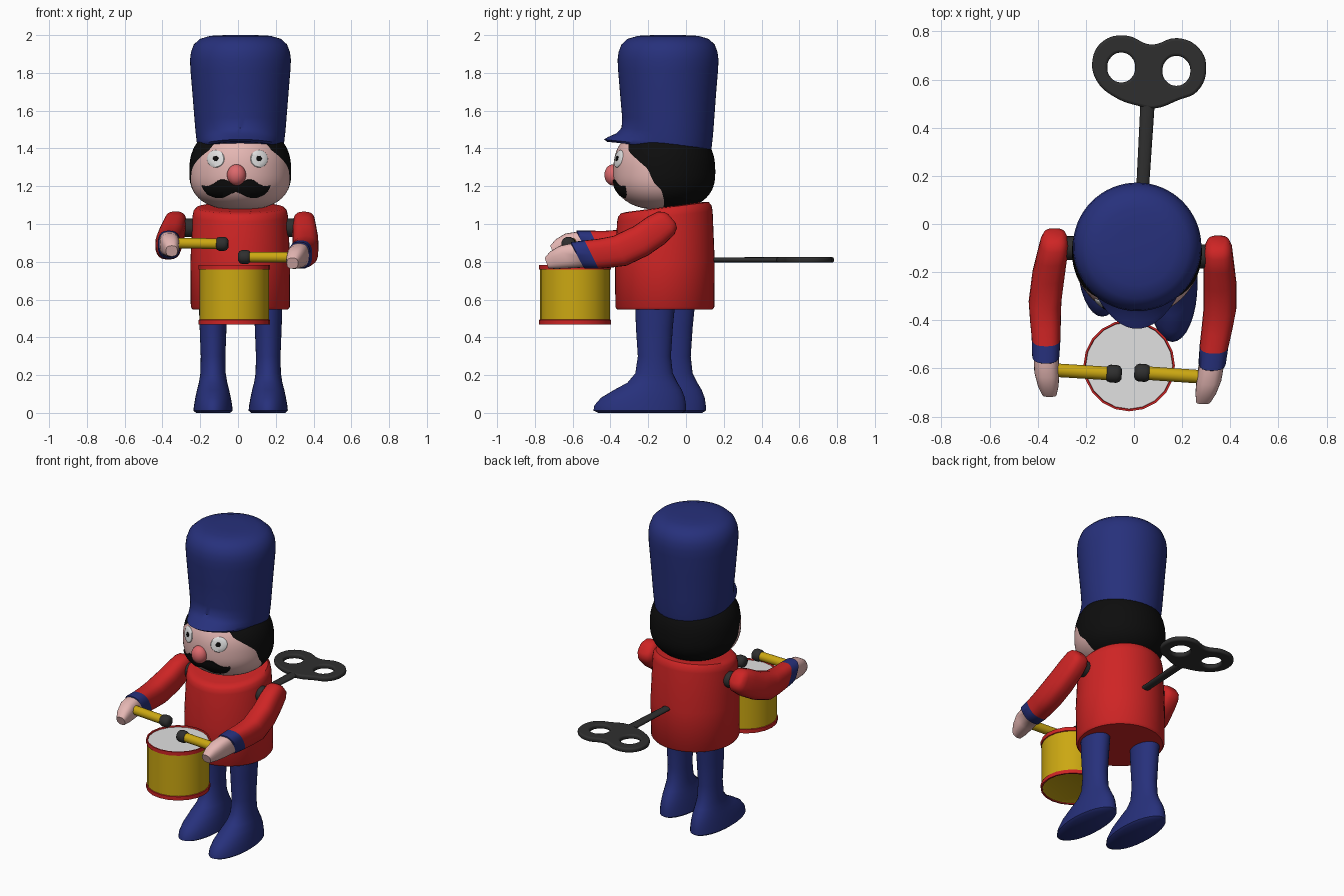
import bpy, bmesh, math
from mathutils import Vector

if "Cube" in bpy.data.objects:
    bpy.data.objects.remove(bpy.data.objects["Cube"])

COLOURS = {
    "blue": (0.02, 0.03, 0.2), "red": (0.62, 0.018, 0.018), "yellow": (0.6, 0.39, 0.006),
    "skin": (0.78, 0.47, 0.45), "nose_pink": (0.72, 0.14, 0.15), "black": (0.004, 0.004, 0.004),
    "dark_grey": (0.028, 0.028, 0.028), "white": (0.75, 0.75, 0.75)}
MATS = {}
for n, c in COLOURS.items():
    MATS[n] = bpy.data.materials.new(n)
    MATS[n].diffuse_color = (*c, 1)


def finish(ob, angle=40):
    bpy.ops.object.select_all(action='DESELECT')
    ob.select_set(True)
    bpy.context.view_layer.objects.active = ob
    bpy.ops.object.shade_smooth_by_angle(angle=math.radians(angle))
    return ob


def loft(name, rings, colours, angle=40, closed=True, caps=True):
    """Skin a list of rings; colours is one name or a function (band, column) -> name."""
    rule = colours if callable(colours) else (lambda b, c: colours)
    me = bpy.data.meshes.new(name)
    bm = bmesh.new()
    slots = []

    def face(vs, col):
        if col not in slots:
            slots.append(col)
            me.materials.append(MATS[col])
        bm.faces.new(vs).material_index = slots.index(col)

    vr = [[bm.verts.new(p) for p in r] for r in rings]
    n = len(rings[0])
    for b in range(len(rings) - 1):
        for c in range(n if closed else n - 1):
            d = (c + 1) % n
            face((vr[b][c], vr[b][d], vr[b + 1][d], vr[b + 1][c]), rule(b, c))
    if caps:
        face(vr[0][::-1], rule(0, 0))
        face(vr[-1], rule(len(rings) - 2, 0))
    bmesh.ops.recalc_face_normals(bm, faces=bm.faces)
    bm.to_mesh(me)
    bm.free()
    ob = bpy.data.objects.new(name, me)
    bpy.context.collection.objects.link(ob)
    return finish(ob, angle)


def circle(cx, cy, z, rx, ry=None, n=48):
    ry = ry or rx
    return [Vector((cx + rx * math.cos(2 * math.pi * i / n),
                    cy + ry * math.sin(2 * math.pi * i / n), z)) for i in range(n)]


def tube(name, p0, p1, stops, colour, n=20):
    """Round bar from p0 to p1; stops are (fraction, radius)."""
    p0, p1 = Vector(p0), Vector(p1)
    q = (p1 - p0).to_track_quat('Z', 'Y')
    return loft(name, [[p0.lerp(p1, t) + q @ v for v in circle(0, 0, 0, r, n=n)]
                       for t, r in stops], colour)


def interp(table, x):
    for (a, u), (b, v) in zip(table, table[1:]):
        if x <= b:
            return u + (v - u) * max(0, (x - a) / (b - a))
    return table[-1][1]


# Tunic: barrel with a collar that rises towards the back
TX, TY = 0.012, -0.112
tunic = []
for r, z in [(.252, .547), (.262, .56), (.264, .8), (.253, 1.04), (.247, 1.07), (.232, 1.086), (.2, 1.09)]:
    ring = circle(TX, TY, z, r)
    for v in ring:
        v.z += 0.13 * (v.y - TY) * max(0, (z - 0.75) / 0.34)
    tunic.append(ring)
loft("tunic", tunic, "red")

# Head: rounded form, columns split at the hairline
HX, HY, HZ = 0.012, -0.115, 1.275


def head_r(z):
    d = abs(z - HZ) / (0.24 if z > HZ else 0.2)
    return 0.27 * max(0.0, 1 - d ** 2.5) ** 0.4


HAIR = [(1.08, -.12), (1.12, -.115), (1.18, -.13), (1.22, -.17), (1.25, -.185), (1.29, -.2),
        (1.32, -.235), (1.37, -.29), (1.39, -.305), (1.5, -.305)]
head = []
for i in range(33):
    z = HZ - 0.04 + 0.23 * math.sin(math.pi * (i / 32 - 0.5)) * 0.685
    z = 1.077 + (1.48 - 1.077) * (1 - math.cos(math.pi * i / 32)) / 2
    r = head_r(z)
    edge = math.acos(max(-0.9, min(0.9, (HY - interp(HAIR, z)) / r)))
    angles = [-edge + 2 * edge * k / 32 for k in range(32)]
    angles += [edge + (2 * math.pi - 2 * edge) * k / 32 for k in range(32)]
    head.append([Vector((HX + r * math.sin(a), HY - r * math.cos(a), z)) for a in angles])
loft("head_and_hair", head, lambda b, c: "skin" if c < 32 else "black", 60)


def on_face(x, z, lift):
    r = head_r(z) + lift
    return Vector((x, HY - math.sqrt(max(0, r * r - (x - HX) ** 2)), z))


# Eyes and pupils as thin plates that follow the face
def face_disc(name, x, z, r, lift, colour):
    rings = [[on_face(x + r * s * math.cos(a), z + r * s * math.sin(a), h)
              for a in [2 * math.pi * k / 24 for k in range(24)]]
             for s, h in [(.05, lift), (.5, lift), (.92, lift), (1, lift - .003), (1, -.004)]]
    loft(name, rings, colour)


for side, ex in (("left", -0.118), ("right", 0.112)):
    face_disc(side + "_eye", ex, 1.345, 0.046, 0.005, "white")
    face_disc(side + "_pupil", ex, 1.347, 0.014, 0.008, "black")

# Moustache: curved strip that follows the face
TOP = [(0, 1.205), (.03, 1.222), (.06, 1.236), (.09, 1.235), (.125, 1.21), (.15, 1.2), (.182, 1.205)]
LOW = [(0, 1.17), (.03, 1.158), (.07, 1.138), (.11, 1.137), (.15, 1.153), (.172, 1.178), (.182, 1.2)]
strip = []
for k in range(-24, 25):
    x = 0.182 * k / 24
    t, l = interp(TOP, abs(x)), interp(LOW, abs(x))
    strip.append([on_face(x - .01, l + (t - l) * s, h) for s, h in
                  [(0, -.004), (.02, .005), (.35, .008), (.65, .008), (.98, .005), (1, -.004)]])
loft("moustache", strip, "black", closed=False, caps=False)

# Nose
nose = []
for i in range(1, 16):
    a = math.pi * i / 16
    nose.append(circle(-0.008, -0.386, 1.26 - 0.056 * math.cos(a), 0.05 * math.sin(a), 0.046 * math.sin(a), 24))
loft("nose", nose, "nose_pink", 60)

# Tall hat: tilted lower edge with a peak flaring out at the front
hat = []
for r, z, flare in [(.222, 1.4, .1), (.228, 1.412, .112), (.231, 1.43, .085), (.234, 1.455, .04),
                    (.238, 1.49, .008), (.243, 1.55, 0), (.255, 1.7, 0), (.265, 1.82, 0), (.267, 1.87, 0),
                    (.262, 1.91, 0), (.247, 1.95, 0), (.215, 1.98, 0), (.16, 1.996, 0), (.08, 2.0, 0)]:
    ring = circle(0.013, -0.095, z, r, n=64)
    for v in ring:
        front = max(0, (-0.095 - v.y) / r)
        v.y -= flare * front ** 2
        v.z -= 0.11 * (v.y + 0.095) * max(0, 1 - (z - 1.4) / 0.3)
    hat.append(ring)
loft("hat", hat, "blue")

# Legs with boots, the right one a step ahead
LEG = [(-.465, -.02, 0, .09), (-.49, 0, .012, .104), (-.485, 0, .04, .101), (-.45, -.006, .08, .094),
       (-.38, -.022, .122, .085), (-.31, -.045, .16, .075), (-.268, -.07, .21, .067),
       (-.255, -.08, .3, .065), (-.265, -.07, .45, .071), (-.27, -.055, .6, .076)]
for side, lx, dy in (("left", -0.132, 0.105), ("right", 0.16, 0)):
    loft(side + "_leg", [circle(lx, (a + b) / 2 + dy, z, w, (b - a) / 2, 32) for a, b, z, w in LEG], "blue", 50)

# Arms: x, y, z, half width, half depth, lean in degrees
ARM = [(.35, -.075, 1.03, .03, .03, 40), (.35, -.083, 1.022, .048, .055, 40), (.35, -.105, 1.005, .058, .075, 36),
       (.352, -.16, .965, .063, .085, 32), (.357, -.24, .91, .068, .086, 27), (.357, -.35, .858, .068, .086, 24),
       (.345, -.43, .845, .064, .084, 26), (.333, -.5, .838, .06, .084, 27), (.325, -.572, .834, .057, .079, 28),
       (.323, -.576, .833, .052, .072, 28), (.312, -.64, .825, .052, .066, 26), (.298, -.7, .808, .043, .05, 24),
       (.288, -.738, .792, .03, .03, 20)]
for side in ("left", "right"):
    rings = []
    for x, y, z, rx, rn, lean in ARM:
        t = max(0, (-y - 0.1) / 0.5)
        if side == "left":
            x, y, z = -(x - 0.02 + 0.065 * t), y + 0.03, z + 0.065 * min(t, 1)
        a = math.radians(lean)
        up = Vector((0, -math.sin(a), math.cos(a)))
        ring = []
        for k in range(24):
            u, v = math.cos(math.pi * k / 12), math.sin(math.pi * k / 12)
            u, v = [math.copysign(abs(w) ** 0.75, w) for w in (u, v)]
            ring.append(Vector((x, y, z)) + Vector((rx * u, 0, 0)) + up * rn * v)
        rings.append(ring)
    loft(side + "_arm", rings, lambda b, c: "red" if b < 7 else "blue" if b < 9 else "skin", 50)

tube("left_shoulder_pin", (-.33, -.1, .98), (-.2, -.1, .98), [(0, .05), (1, .05)], "dark_grey")
tube("right_shoulder_pin", (.22, -.135, .98), (.35, -.135, .98), [(0, .05), (1, .05)], "dark_grey")

# Drumsticks with round tips
TIP = [(0, .02), (.12, .032), (.3, .037), (.7, .037), (.88, .032), (1, .02)]
for side, a, b in (("left", (-.36, -.605, .9), (-.085, -.622, .895)),
                   ("right", (.31, -.637, .825), (.035, -.618, .825))):
    tube(side + "_drumstick", a, b, [(0, .028), (1, .028)], "yellow")
    d = (Vector(b) - Vector(a)).normalized() * 0.034
    tube(side + "_drumstick_tip", Vector(b) - d, Vector(b) + d, TIP, "dark_grey")

# Drum: yellow shell, red hoops, white skin
DRUM = [(.17, .478), (.18, .474), (.18, .468), (.19, .468), (.19, .492), (.185, .494), (.185, .758),
        (.19, .76), (.19, .784), (.182, .784), (.18, .776), (.1, .776)]
DRUM_COL = ["yellow", "red", "red", "red", "red", "yellow", "red", "red", "red", "red", "white"]
loft("drum", [circle(-.02, -.588, z, r, n=20) for r, z in DRUM], lambda b, c: DRUM_COL[b], 30)

# Wind-up key: shaft and two-looped handle
tube("key_shaft", (.033, .1, .81), (.058, .53, .81), [(0, .026), (1, .03)], "dark_grey", 12).scale.z = 1
shaft = bpy.data.objects["key_shaft"]
for v in shaft.data.vertices:
    v.co.z = 0.81 + (v.co.z - 0.81) * 0.5
OUTLINE = [(.02, .49), (-.08, .527), (-.155, .595), (-.172, .685), (-.125, .762), (-.03, .782), (.07, .745),
           (.18, .772), (.27, .73), (.3, .645), (.262, .55), (.185, .515), (.085, .48)]
holes = [[(cx + .058 * math.cos(k * math.pi / 4), cy + .062 * math.sin(k * math.pi / 4)) for k in range(8)]
         for cx, cy in ((-.053, .65), (.176, .636))]
cu = bpy.data.curves.new("key_handle", 'CURVE')
cu.dimensions, cu.fill_mode, cu.resolution_u = '2D', 'BOTH', 5
cu.extrude, cu.bevel_depth, cu.bevel_resolution, cu.offset = 0.004, 0.011, 2, -0.011
for pts in [OUTLINE] + holes:
    sp = cu.splines.new('BEZIER')
    sp.bezier_points.add(len(pts) - 1)
    sp.use_cyclic_u = True
    for bp, (x, y) in zip(sp.bezier_points, pts):
        bp.co = (x, y, 0)
        bp.handle_left_type = bp.handle_right_type = 'AUTO'
cu.materials.append(MATS["dark_grey"])
key = bpy.data.objects.new("key_handle", cu)
key.location.z = 0.81
bpy.context.collection.objects.link(key)
bpy.ops.object.select_all(action='DESELECT')
key.select_set(True)
bpy.context.view_layer.objects.active = key
bpy.ops.object.convert(target='MESH')
finish(bpy.context.view_layer.objects.active)

for m in bpy.data.materials:
    if m.users and not m.is_grease_pencil:
        m.use_nodes = True
        m.node_tree.nodes["Principled BSDF"].inputs["Base Color"].default_value = m.diffuse_color
